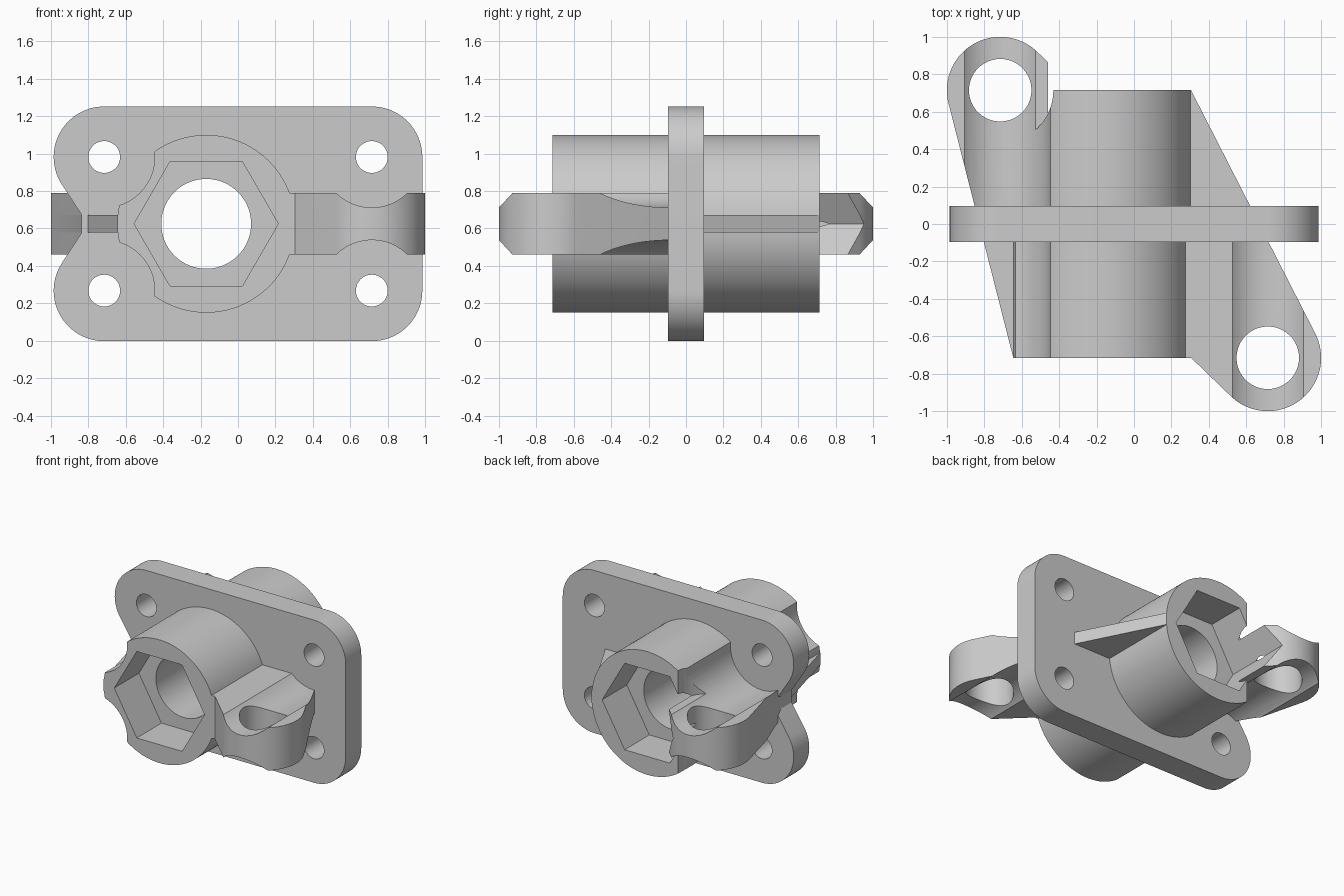
import bpy, bmesh
from math import cos, sin, radians

old = bpy.data.objects.get("Cube")
if old:
    bpy.data.objects.remove(old, do_unlink=True)

grey = bpy.data.materials.new("light_grey")
grey.use_nodes = True
COLOUR = (0.6, 0.6, 0.6, 1)
grey.diffuse_color = COLOUR
grey.node_tree.nodes["Principled BSDF"].inputs["Base Color"].default_value = COLOUR

MID = 0.625          # height of the tube axis
TUBE_X = -0.17
END = 0.715          # half length of the tube, also the lug offset
LUG_R = 0.285
CORNER_R = 0.27
CORNER_DZ = 0.357


def arc(cx, cy, r, a0, a1, n):
    """Points on an arc, both ends included."""
    angles = [radians(a0 + (a1 - a0) * i / n) for i in range(n + 1)]
    return [(cx + r * cos(a), cy + r * sin(a)) for a in angles]


def circle(cx, cy, r, n=72):
    return arc(cx, cy, r, 0, 360, n)[:-1]


def prism(name, outline, axis, lo, hi):
    """Extrude an outline along Y (x, z points) or Z (x, y points)."""
    bm = bmesh.new()
    place = (lambda p, h: (p[0], h, p[1])) if axis == "Y" else (lambda p, h: (*p, h))
    face = bm.faces.new([bm.verts.new(place(p, lo)) for p in outline])
    ext = bmesh.ops.extrude_face_region(bm, geom=[face])
    for v in ext["geom"]:
        if isinstance(v, bmesh.types.BMVert):
            v.co["XYZ".index(axis)] = hi
    bmesh.ops.recalc_face_normals(bm, faces=bm.faces)
    mesh = bpy.data.meshes.new(name)
    bm.to_mesh(mesh)
    bm.free()
    mesh.materials.append(grey)
    obj = bpy.data.objects.new(name, mesh)
    bpy.context.collection.objects.link(obj)
    return obj


def combine(target, other, operation):
    """Apply a boolean and drop the second solid."""
    mod = target.modifiers.new("bool", "BOOLEAN")
    mod.object, mod.operation, mod.solver = other, operation, "EXACT"
    bpy.context.view_layer.objects.active = target
    bpy.ops.object.modifier_apply(modifier=mod.name)
    bpy.data.objects.remove(other, do_unlink=True)


# Tube, relieved around the rear lug
bracket = prism("flanged_bracket", circle(TUBE_X, MID, 0.475, 128), "Y", -END, END)
combine(bracket, prism("lug_relief", circle(-END, END, LUG_R - 0.001), "Z", -1, 2), "DIFFERENCE")

# Front arm and rear arm: thick lugs on one side, thin ribs running through
front = arc(END, -END, LUG_R, 226, 387, 36)
rear = arc(-END, END, LUG_R, 46, 194.3, 36)
arms = {
    "front_arm": (front + [(0.67, 0), (0.25, 0), (0.25, -END), (0.305, -END)], 0.165),
    "right_rib": (front + [(0.305, END), (0.25, END), (0.25, -END), (0.305, -END)], 0.047),
    "rear_arm": (rear + [(-0.827, 0), (-0.5, 0), (-0.305, END)], 0.165),
    "left_rib": (rear + [(-0.645, -END), (-0.6, -END), (-0.6, 0), (-0.305, END)], 0.047),
}
for name, (outline, half) in arms.items():
    combine(bracket, prism(name, outline, "Z", MID - half, MID + half), "UNION")

# Washer clearance around every screw position
corners = [(sx * END, MID + sz * CORNER_DZ) for sx in (-1, 1) for sz in (-1, 1)]
for x, z in corners:
    combine(bracket, prism("clearance", circle(x, z, CORNER_R), "Y", -1.3, 1.3), "DIFFERENCE")

# Flange plate with rounded corners and a notch on one side
top, low = MID + CORNER_DZ, MID - CORNER_DZ
plate = (arc(END, low, CORNER_R, -90, 0, 20) + arc(END, top, CORNER_R, 0, 90, 20)
         + arc(-END, top, CORNER_R, 90, 211, 28) + [(-0.835, MID + 0.047), (-0.835, MID - 0.047)]
         + arc(-END, low, CORNER_R, 149, 270, 28))
combine(bracket, prism("flange", plate, "Y", -0.095, 0.095), "UNION")

# Through bore, hexagonal pockets, screw holes and lug holes
hexagon = circle(TUBE_X, MID, 0.385, 6)
cuts = [
    (circle(TUBE_X, MID, 0.24), "Y", -1.3, 1.3),
    (hexagon, "Y", -1.3, -0.415),
    (hexagon, "Y", 0.415, 1.3),
    (circle(END, -END, 0.167), "Z", -1, 2),
    (circle(-END, END, 0.167), "Z", -1, 2),
]
cuts += [(circle(x, z, 0.085, 48), "Y", -0.3, 0.3) for x, z in corners]
for cut in cuts:
    combine(bracket, prism("hole", *cut), "DIFFERENCE")

# Smooth round walls, keep machined edges sharp
bpy.ops.object.select_all(action="DESELECT")
bracket.select_set(True)
bpy.context.view_layer.objects.active = bracket
bpy.ops.object.shade_smooth_by_angle(angle=radians(25))
